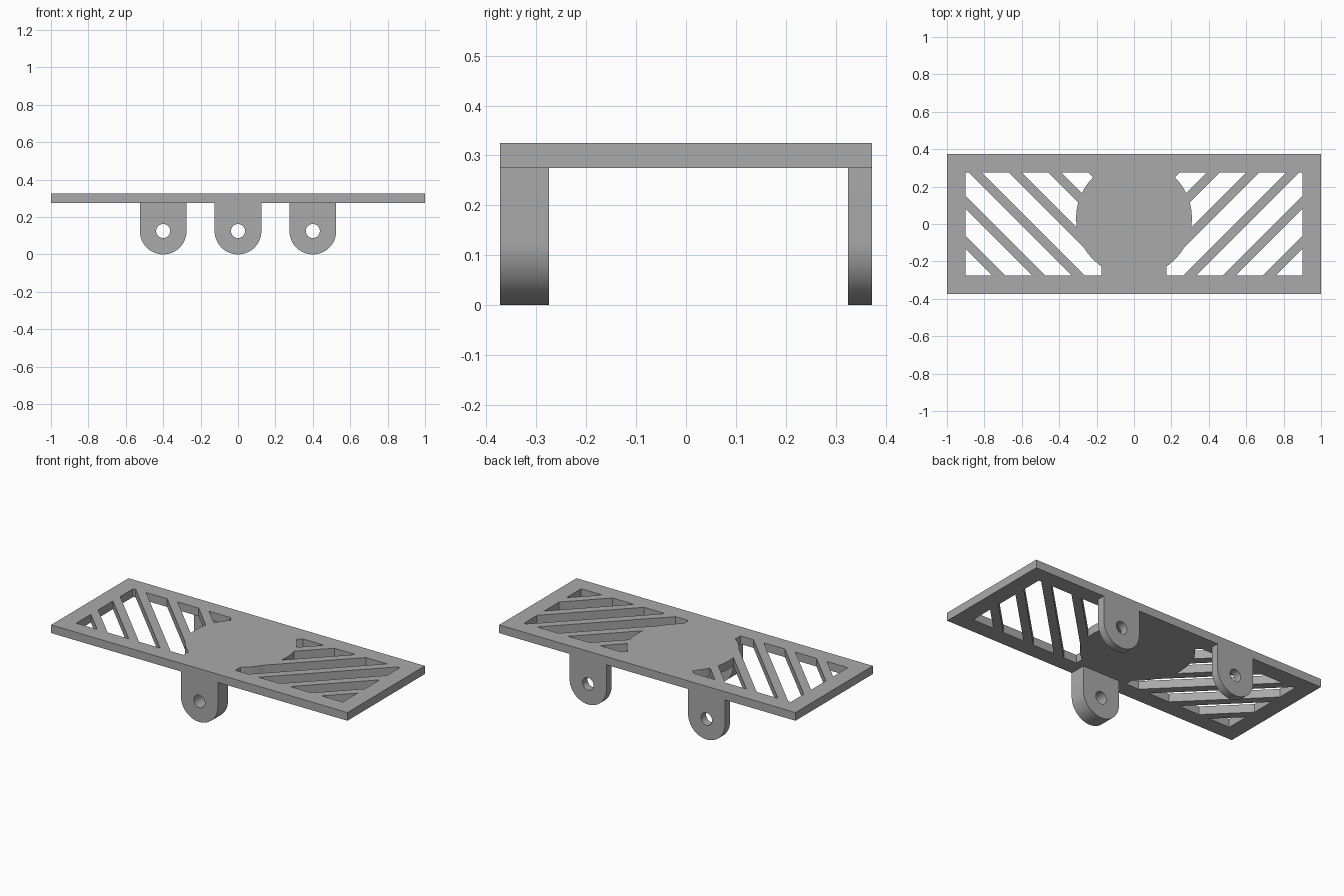
import bpy, bmesh, math
from mathutils import Vector

old = bpy.data.objects.get("Cube")
if old:
    bpy.data.objects.remove(old, do_unlink=True)

# One matte grey for the whole bracket
grey = bpy.data.materials.new("plain grey")
grey.use_nodes = True
grey.diffuse_color = (0.4, 0.4, 0.4, 1)
grey.node_tree.nodes["Principled BSDF"].inputs["Base Color"].default_value = grey.diffuse_color

BOTTOM, TOP = 0.275, 0.325
HALF_DEPTH = 0.373


def make_object(name, bm):
    bmesh.ops.recalc_face_normals(bm, faces=bm.faces)
    mesh = bpy.data.meshes.new(name)
    bm.to_mesh(mesh)
    bm.free()
    mesh.materials.append(grey)
    obj = bpy.data.objects.new(name, mesh)
    bpy.context.collection.objects.link(obj)
    return obj


def prism(name, points, direction):
    """Extrude a flat outline along a direction."""
    bm = bmesh.new()
    face = bm.faces.new([bm.verts.new(p) for p in points])
    grown = bmesh.ops.extrude_face_region(bm, geom=[face], use_keep_orig=True)
    moved = [g for g in grown["geom"] if isinstance(g, bmesh.types.BMVert)]
    bmesh.ops.translate(bm, verts=moved, vec=direction)
    return make_object(name, bm)


def box(name, x0, x1, y0, y1, z0, z1):
    corners = [(x0, y0, z0), (x1, y0, z0), (x1, y1, z0), (x0, y1, z0)]
    return prism(name, corners, (0, 0, z1 - z0))


def circle(cx, cy, radius, count, start=0.0, sweep=2 * math.pi, closed=True):
    steps = count if closed else count - 1
    return [(cx + radius * math.cos(start + sweep * i / steps),
             cy + radius * math.sin(start + sweep * i / steps)) for i in range(count)]


def subtract(target, cutter):
    mod = target.modifiers.new("cut", 'BOOLEAN')
    mod.operation = 'DIFFERENCE'
    mod.solver = 'EXACT'
    mod.object = cutter
    with bpy.context.temp_override(object=target, active_object=target):
        bpy.ops.object.modifier_apply(modifier=mod.name)


def smooth(obj):
    bpy.ops.object.select_all(action='DESELECT')
    obj.select_set(True)
    bpy.context.view_layer.objects.active = obj
    bpy.ops.object.shade_smooth_by_angle(angle=math.radians(30))


# Plate with slanted slots around a solid central disc
plate = box("plate", -1, 1, -HALF_DEPTH, HALF_DEPTH, BOTTOM, TOP)
disc = prism("disc_helper", [(x, y, 0.1) for x, y in circle(0, 0.03, 0.31, 48)], (0, 0, 0.5))
block = box("block_helper", -0.175, 0.175, -0.5, 0.5, 0.1, 0.6)

PITCH, HALF_BAR = 0.2125, 0.035
bar_lines = [-0.998 + PITCH * i for i in range(6)]
for side in (-1, 1):
    # Split the window along the bar edges, drop the bars, thicken the gaps
    bm = bmesh.new()
    window = [(0.9, -0.275), (0.9, 0.275), (0.1, 0.275), (0.1, -0.275)]
    bm.faces.new([bm.verts.new((side * x, y, 0.2)) for x, y in window])
    for c in bar_lines:
        for edge in (c - HALF_BAR, c + HALF_BAR):
            bmesh.ops.bisect_plane(bm, geom=bm.verts[:] + bm.edges[:] + bm.faces[:],
                                   plane_co=(0, edge, 0), plane_no=(-side, 1, 0))
    bars = []
    for f in bm.faces:
        m = f.calc_center_median()
        slant = m.y - side * m.x
        if slant > bar_lines[-1] or any(abs(slant - c) < HALF_BAR for c in bar_lines):
            bars.append(f)
    bmesh.ops.delete(bm, geom=bars, context='FACES')
    bmesh.ops.split_edges(bm, edges=bm.edges[:])
    grown = bmesh.ops.extrude_face_region(bm, geom=bm.faces[:], use_keep_orig=True)
    moved = [g for g in grown["geom"] if isinstance(g, bmesh.types.BMVert)]
    bmesh.ops.translate(bm, verts=moved, vec=(0, 0, 0.25))
    slots = make_object("slots_helper", bm)
    subtract(slots, disc)
    subtract(slots, block)
    subtract(plate, slots)
    bpy.data.objects.remove(slots, do_unlink=True)
for helper in (disc, block):
    bpy.data.objects.remove(helper, do_unlink=True)


def lug(name, x, y0, y1):
    """Round-ended hanging tab with a pin hole."""
    r = 0.125
    outline = circle(x, r, r, 33, math.pi, math.pi, closed=False)
    outline += [(x + r, BOTTOM), (x - r, BOTTOM)]
    tab = prism(name, [(px, y0, pz) for px, pz in outline], (0, y1 - y0, 0))
    pin = prism("pin_helper", [(px, y0 - 0.1, pz) for px, pz in circle(x, r, 0.0375, 32)],
                (0, y1 - y0 + 0.2, 0))
    subtract(tab, pin)
    bpy.data.objects.remove(pin, do_unlink=True)
    smooth(tab)


# One thick lug in front, two thin ones behind
lug("front_lug", 0, -HALF_DEPTH, -0.275)
for name, x in (("back_left_lug", 0.4), ("back_right_lug", -0.4)):
    lug(name, x, 0.325, HALF_DEPTH)
